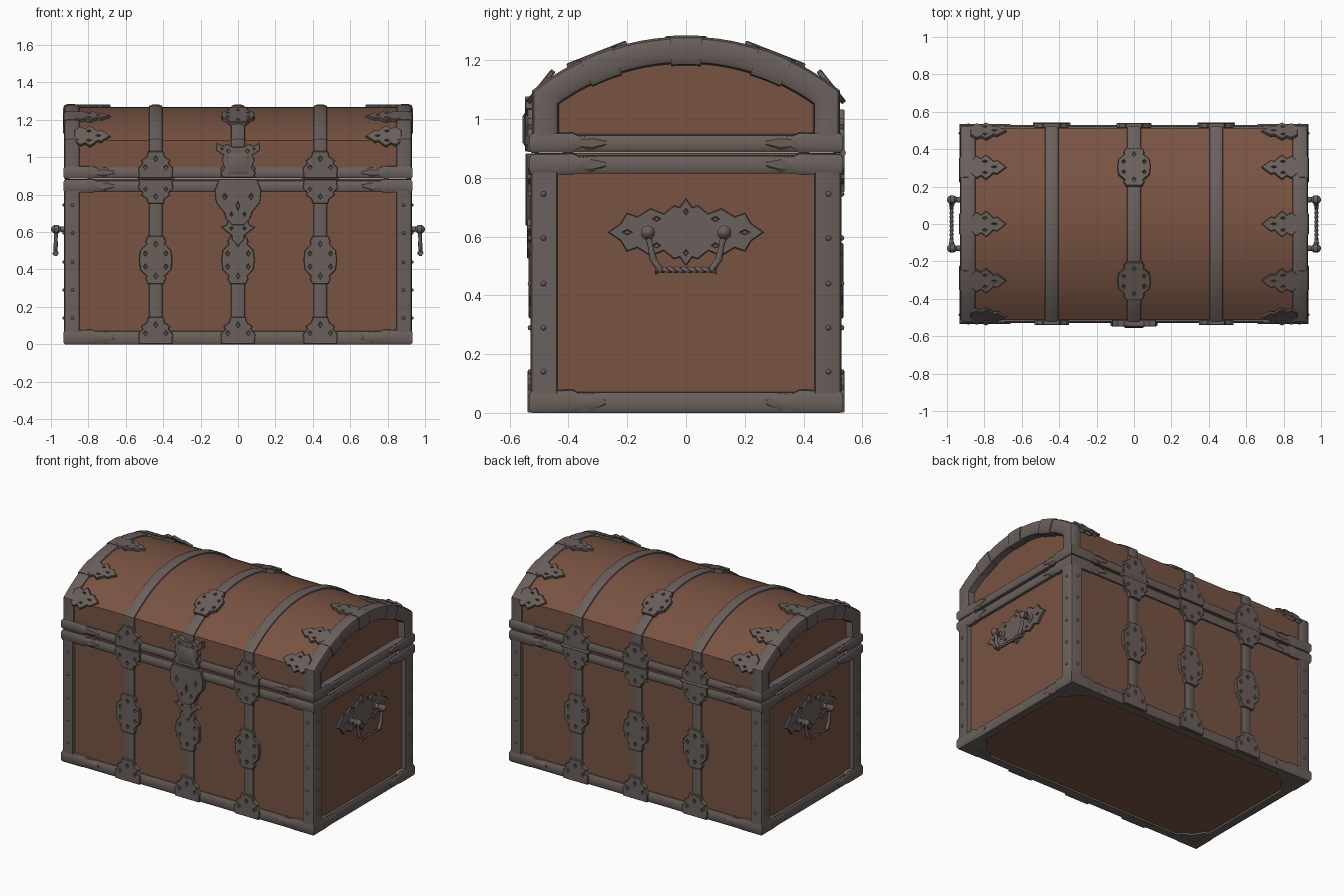
import bpy, bmesh, math
from mathutils import Vector, Matrix

if "Cube" in bpy.data.objects:
    bpy.data.objects.remove(bpy.data.objects["Cube"])

def material(name, rgb):
    m = bpy.data.materials.new(name)
    m.diffuse_color = (*rgb, 1)
    m.use_nodes = True
    m.node_tree.nodes["Principled BSDF"].inputs["Base Color"].default_value = m.diffuse_color
    return m

WOOD = material("brown wood", (0.188, 0.087, 0.054))
IRON = material("grey iron", (0.144, 0.117, 0.107))
X, Y, Z = Vector((1, 0, 0)), Vector((0, 1, 0)), Vector((0, 0, 1))
WX, WY = 0.905, 0.512            # wooden body half sizes
TOP, SHOULDER = 1.268, 1.09      # lid crown and lid shoulder heights
R = (WY ** 2 + (TOP - SHOULDER) ** 2) / (2 * (TOP - SHOULDER))
ZC = TOP - R

def finish(me, mat, angle=35):
    me.materials.clear()
    me.materials.append(mat)
    me.shade_smooth()
    me.set_sharp_from_angle(angle=math.radians(angle))

def add(name, me):
    ob = bpy.data.objects.new(name, me)
    bpy.context.collection.objects.link(ob)
    return ob

def loft(name, sections, mat, closed=False):
    """Skin a row of equal closed sections."""
    bm = bmesh.new()
    rows = [[bm.verts.new(p) for p in s] for s in sections]
    n = len(rows[0])
    for i in range(len(rows) if closed else len(rows) - 1):
        a, b = rows[i], rows[(i + 1) % len(rows)]
        for j in range(n):
            k = (j + 1) % n
            bm.faces.new((a[j], a[k], b[k], b[j]))
    if not closed:
        bm.faces.new(rows[0])
        bm.faces.new(rows[-1])
    bmesh.ops.recalc_face_normals(bm, faces=bm.faces)
    me = bpy.data.meshes.new(name)
    bm.to_mesh(me)
    bm.free()
    finish(me, mat)
    return add(name, me)

def arc(y):
    return Vector((0, y, ZC + math.sqrt(R * R - y * y)))

def arch_points(y0, y1, n):
    return [arc(y0 + (y1 - y0) * i / n) for i in range(n + 1)]

def lid_path(z0):
    return [Vector((0, -WY, z0))] + arch_points(-WY, WY, 20) + [Vector((0, WY, z0))]

def sweep(name, path, profile, x0=0, sx=1):
    """Sweep an (x, outward) profile along a path in the yz plane."""
    secs = []
    for i, p in enumerate(path):
        dirs = [(path[k + 1] - path[k]).normalized() for k in (i - 1, i) if 0 <= k < len(path) - 1]
        ns = [Vector((0, -d.z, d.y)) for d in dirs]
        nn = ns[0] if len(ns) == 1 else (ns[0] + ns[1]) / (1 + ns[0].dot(ns[1]))
        secs.append([p + nn * d + X * (x0 + sx * x) for x, d in profile])
    return loft(name, secs, IRON)

def plate(name, half, holes, t):
    """Pierced flat plate mesh: half outline mirrored in u, with diamond holes."""
    cu = bpy.data.curves.new(name, 'CURVE')
    cu.dimensions, cu.fill_mode = '2D', 'BOTH'
    cu.extrude, cu.bevel_depth, cu.bevel_resolution = t / 2 - 0.003, 0.003, 0
    loops = [half + [(-u, v) for u, v in reversed(half) if u > 0]]
    for hu, hv, ru, rv in holes:
        for s in ((1, -1) if hu else (1,)):
            c = s * hu
            loops.append([(c + ru, hv), (c, hv + rv), (c - ru, hv), (c, hv - rv)])
    for lp in loops:
        sp = cu.splines.new('POLY')
        sp.points.add(len(lp) - 1)
        for pt, (u, v) in zip(sp.points, lp):
            pt.co = (u, v, 0, 1)
        sp.use_cyclic_u = True
    ob = add(name, cu)
    dg = bpy.context.evaluated_depsgraph_get()
    me = bpy.data.meshes.new_from_object(ob.evaluated_get(dg))
    me.transform(Matrix.Translation((0, 0, t / 2)))
    bpy.data.objects.remove(ob)
    finish(me, IRON)
    return me

def place(name, me, loc, v, n, sv=1.0):
    u = v.cross(n)
    m = Matrix((u, v * sv, n)).transposed().to_4x4()
    m.translation = loc
    add(name, me).matrix_world = m

def mirrored(pts):
    return pts + [(u, -v) for u, v in reversed(pts) if v]

# wooden body and arched lid
loft("body", [[Vector((sx * WX, sy * WY, z)) for sx, sy in ((-1, -1), (1, -1), (1, 1), (-1, 1))]
              for z in (0.012, 0.884)], WOOD)
loft("lid", [[p + X * x for p in lid_path(0.886)] for x in (-0.88, 0.88)], WOOD)

# half-round rims around base, body top and lid bottom, with corner caps
RX, RY = 0.90, 0.50
for part, z0, z1 in (("base", 0, 0.075), ("body", 0.815, 0.88), ("lid", 0.89, 0.95)):
    prof = [(-0.03, z0), (0.022, z0), (0.03, z0 + 0.012), (0.03, z1 - 0.025), (0.02, z1 - 0.006), (-0.03, z1)]
    loft(part + "_rim", [[Vector((sx * (RX + d), sy * (RY + d), z)) for d, z in prof]
         for sx, sy in ((-1, -1), (1, -1), (1, 1), (-1, 1))], IRON, closed=True)
    zc, h = (z0 + z1) / 2, (z1 - z0) / 2 + 0.004
    for sx in (-1, 1):
        for sy in (-1, 1):
            stops = [(0.24, .25), (0.19, .8), (0.15, .65), (0.12, 1.05), (0.07, 1)]
            path = [(RX - a, RY, 0, 1, s) for a, s in stops] + [(RX, RY, 1, 1, 1)]
            path += [(RX, RY - a * 0.95, 1, 0, s) for a, s in reversed(stops)]
            loft(part + "_corner_cap", [[Vector((sx * (x + ox * d), sy * (y + oy * d), max(0, zc + h * s * k)))
                 for d, k in ((0, -1), (.026, -1), (.034, -.6), (.034, .5), (.026, .9), (0, 1))]
                 for x, y, ox, oy, s in path], IRON)

# rivet shared mesh
bm = bmesh.new()
bmesh.ops.create_uvsphere(bm, u_segments=10, v_segments=6, radius=0.009)
rivet = bpy.data.meshes.new("rivet")
bm.to_mesh(rivet)
bm.free()
finish(rivet, IRON)

# corner posts with rivets and bottom corner plates
L = [(.93, .44), (.93, .515), (.924, .525), (.91, .53), (.85, .53), (.845, .50), (.89, .48), (.89, .435)]
for sx in (-1, 1):
    for sy in (-1, 1):
        loft("corner_post", [[Vector((sx * x, sy * y, z)) for x, y in L] for z in (0.05, 0.84)], IRON)
        loft("bottom_corner_plate", [[Vector((sx * x, sy * y, z)) for x, y in
             ((.91, .51), (.71, .51), (.74, .45), (.80, .42), (.84, .36), (.91, .32))] for z in (0.001, 0.02)], IRON)
        for z in (0.14, 0.29, 0.44, 0.595, 0.745):
            add("post_rivet", rivet).location = (sx * .93, sy * .485, z)
            add("post_rivet", rivet).location = (sx * .885, sy * .53, z)

# ornamental plate shapes
knot = plate("knot", [(.04, -.125), (.052, -.10), (.046, -.085), (.08, -.05), (.086, 0), (.08, .05),
             (.046, .085), (.052, .10), (.04, .125)],
             [(.055, .035, .012, .016), (.055, -.035, .012, .016), (0, .085, .012, .018), (0, -.085, .012, .018)], .024)
fan = plate("fan", [(.085, 0), (.09, .05), (.066, .075), (.074, .09), (.046, .11), (.038, .138)],
            [(.055, .055, .012, .015), (0, .1, .012, .018)], .028)
leaf = plate("leaf", [(.035, 0), (.06, .03), (.045, .055), (.066, .08), (.05, .1), (.03, .12), (.036, .14), (0, .185)],
             [(.032, .075, .009, .016), (0, .125, .008, .018)], .018)

# three straps over body and lid
strap = [(-.038, -.006), (-.034, .007), (-.018, .013), (.018, .013), (.034, .007), (.038, -.006)]
for x in (-0.44, 0, 0.44):
    sweep("lid_strap", lid_path(0.90), strap, x)
    for s in (-1, 1):
        a, b = Vector((0, s * WY, 0.02)), Vector((0, s * WY, 0.87))
        sweep("body_strap", [a, b] if s < 0 else [b, a], strap, x)
        n = Y * s
        place("strap_knot", knot, (x, s * WY, 0.45), Z, n)
        place("strap_base_fan", fan, (x, s * WY, 0.004), Z, n)
        place("strap_rim_fan", fan, (x, s * WY, 0.879), -Z, n, 0.9)
        place("strap_lid_fan", fan, (x, s * WY, 0.891), Z, n)
        p = arc(s * 0.30)
        n = Vector((0, p.y, p.z - ZC)).normalized()
        place("lid_knot", knot, p - n * 0.006, n.cross(X), n, 0.85)

def tube(name, a, b, radii, n=12, twist=0.0):
    """Turned bar from a to b with radii (position, radius)."""
    a, b = Vector(a), Vector(b)
    q = (b - a).to_track_quat('Z', 'Y')
    return loft(name, [[a + (b - a) * t + q @ Vector((r * math.cos(6.28319 * i / n + twist * t),
                r * math.sin(6.28319 * i / n + twist * t), 0)) for i in range(n)] for t, r in radii], IRON)

# back hinges
for x in (-0.44, 0.44):
    tube("hinge_barrel", (x - .1, .531, .885), (x + .1, .531, .885), [(0, .013), (1, .013)])

# lid end arches with collars and leaves
band = [(.845, -.006), (.85, .007), (.865, .013), (.91, .013), (.925, .006), (.93, -.01),
        (.93, -.06), (.922, -.074), (.87, -.08)]
collar = [(.835, -.006), (.845, .014), (.91, .017), (.93, .009), (.935, -.01), (.935, -.064), (.925, -.082), (.87, -.086)]
for sx in (-1, 1):
    sweep("lid_end_arch", lid_path(0.92), band, 0, sx)
    for y in (-0.49, -0.3, 0, 0.3, 0.49):
        p = arc(y)
        n = Vector((0, p.y, p.z - ZC)).normalized()
        if abs(y) > 0.4:
            n = Vector((0, math.copysign(0.78, y), 0.62)).normalized()
        else:
            sweep("arch_collar", arch_points(y - .055, y + .055, 4), collar, 0, sx)
        place("arch_leaf", leaf, p - n * 0.003 + X * sx * 0.872, -X * sx, n)

# front lock: hasp on lid, lock plate and pendant on body
hasp = plate("hasp", [(.075, 0), (.09, .02), (.07, .05), (.085, .09), (.075, .12), (.115, .145), (.112, .18),
             (.085, .165), (.055, .175), (.03, .16)], [(.05, .14, .012, .012), (.085, .152, .008, .009)], .036)
lock = plate("lock", [(.03, 0), (.06, .03), (.075, .07), (.115, .12), (.122, .18), (.1, .24)],
             [(.07, .15, .014, .02), (0, .1, .011, .028), (.035, .055, .01, .014)], .034)
drop = plate("pendant", [(0, 0), (.03, .03), (.028, .05), (.085, .095), (.06, .105), (.05, .135)],
             [(.035, .09, .01, .012)], .03)
place("lid_hasp", hasp, (0, -WY, 0.893), Z, -Y)
place("lock_plate", lock, (0, -WY, 0.64), Z, -Y)
place("lock_pendant", drop, (0, -WY, 0.53), Z, -Y)
loft("hasp_block", [[Vector((sx * w, y, .965 + sz * w)) for sx, sz in ((-1, -1), (1, -1), (1, 1), (-1, 1))]
     for y, w in ((-.53, .058), (-.55, .055), (-.556, .045))], IRON)

# side handles: leaf plate, posts, twisted hanging bail
back = plate("handle_plate", mirrored([(0, -.26), (.028, -.22), (.062, -.2), (.05, -.165), (.078, -.12), (.06, -.075),
             (.088, -.04), (.082, -.02), (.11, 0)])[:9] +
             [(.082, .02), (.088, .04), (.06, .075), (.078, .12), (.05, .165), (.062, .2), (.028, .22), (0, .26)],
             [(0, .2, .01, .02), (0, -.2, .01, .02), (.045, .1, .01, .016), (.045, -.1, .01, .016),
              (.07, 0, .012, .01)], .016)
for s in (-1, 1):
    place("handle_plate", back, (s * WX, 0, .615), Y, X * s)
    for sy in (-1, 1):
        y = sy * .13
        tube("handle_post", (s * .90, y, .615), (s * 1.0, y, .615),
             [(0, .03), (.25, .03), (.3, .016), (.5, .013), (.6, .022), (.8, .024), (.93, .016), (1, .005)])
        tube("bail_arm", (s * .972, y, .61), (s * .975, sy * .11, .515), [(0, .012), (.5, .009), (.9, .013), (1, .01)])
        tube("bail_bend", (s * .975, sy * .113, .525), (s * .975, sy * .085, .482), [(0, .011), (1, .011)])
    tube("bail_grip", (s * .975, -.105, .487), (s * .975, .105, .487),
         [(i / 32, .011 if 1 < i < 31 else .016) for i in range(33)], 4, 14)
